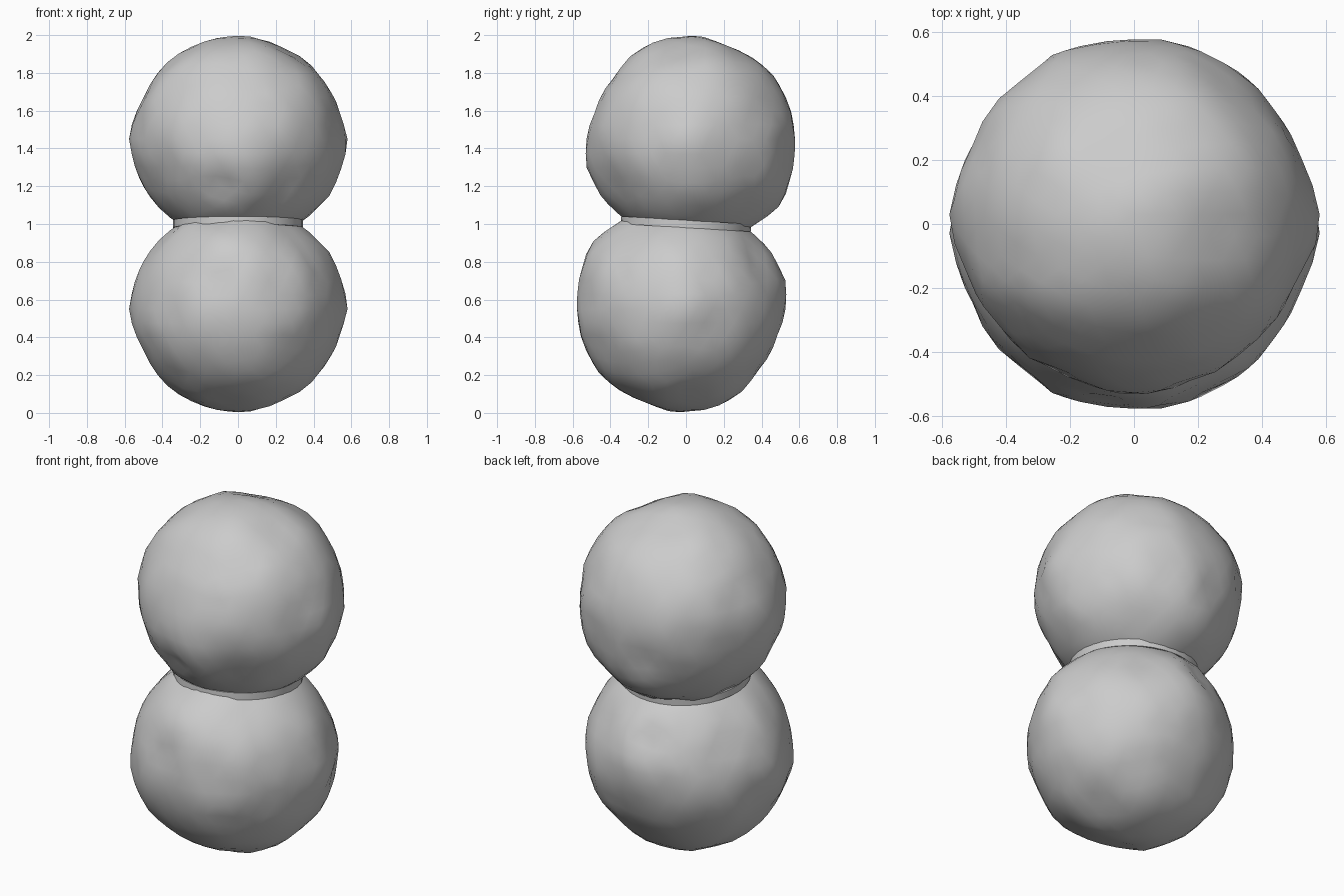
import bpy, bmesh, math
from mathutils import Vector, Matrix, noise

cube = bpy.data.objects.get("Cube")
if cube:
    bpy.data.objects.remove(cube, do_unlink=True)

grey = bpy.data.materials.new("light grey")
grey.use_nodes = True
colour = (0.6, 0.6, 0.6, 1)
grey.diffuse_color = colour
grey.node_tree.nodes["Principled BSDF"].inputs["Base Color"].default_value = colour

CENTRE = Vector((0, 0.03, 1.45))
RADIUS = 0.549

# Swellings and dents: direction, height, angular width
LUMPS = [
    ((-1, 0, 0), 0.022, 0.3), ((1, 0, 0), 0.024, 0.25),
    ((0.92, 0, -0.4), 0.03, 0.2), ((-0.92, 0, -0.4), 0.012, 0.25),
    ((0, -1, -0.2), 0.028, 0.3), ((0, -0.86, 0.5), -0.025, 0.4),
    ((0, 0.4, 0.9), -0.022, 0.3), ((0, 0.8, -0.6), 0.035, 0.35),
    ((-0.1, -0.86, -0.42), -0.03, 0.13), ((0.05, -0.85, -0.55), 0.02, 0.15),
    ((0.5, -0.75, -0.4), -0.025, 0.18), ((0.5, -0.1, 0.8), -0.02, 0.2),
    ((-0.8, -0.5, -0.35), -0.02, 0.15), ((-0.1, 0.9, -0.25), -0.02, 0.2),
    ((0.6, 0.7, -0.3), 0.015, 0.2), ((-0.7, 0.6, 0.2), 0.01, 0.25),
]
LUMPS = [(Vector(d).normalized(), h, w) for d, h, w in LUMPS]


def finish(bm, name):
    mesh = bpy.data.meshes.new(name)
    bm.to_mesh(mesh)
    bm.free()
    mesh.materials.append(grey)
    mesh.shade_smooth()
    obj = bpy.data.objects.new(name, mesh)
    bpy.context.collection.objects.link(obj)
    return obj


def lumpy_ball(name, turn):
    bm = bmesh.new()
    bmesh.ops.create_icosphere(bm, subdivisions=4, radius=1)
    for v in bm.verts:
        d = v.co.normalized()
        r = RADIUS + 0.014 * noise.noise(d * 3.5) + 0.006 * noise.noise(d * 8)
        for way, height, width in LUMPS:
            r += height * math.exp(-(d.angle(way) / width) ** 2)
        v.co = CENTRE + d * r
    # Turn about the x axis through the joint
    joint = Matrix.Translation((0, 0, 1))
    bm.transform(joint @ Matrix.Rotation(turn, 4, "X") @ joint.inverted())
    return finish(bm, name)


# The lower ball is the upper one turned upside down
lumpy_ball("upper_ball", 0)
lumpy_ball("lower_ball", math.pi)

# Thin neck filling the crease, tilted to follow the joint
bm = bmesh.new()
bmesh.ops.create_cone(bm, cap_ends=True, segments=32, radius1=0.345,
                      radius2=0.345, depth=0.04)
bm.transform(Matrix.Translation((0, 0, 1)) @ Matrix.Rotation(-0.06, 4, "X"))
neck = finish(bm, "neck")
bpy.context.view_layer.objects.active = neck
neck.select_set(True)
bpy.ops.object.shade_smooth_by_angle(angle=math.radians(40))
